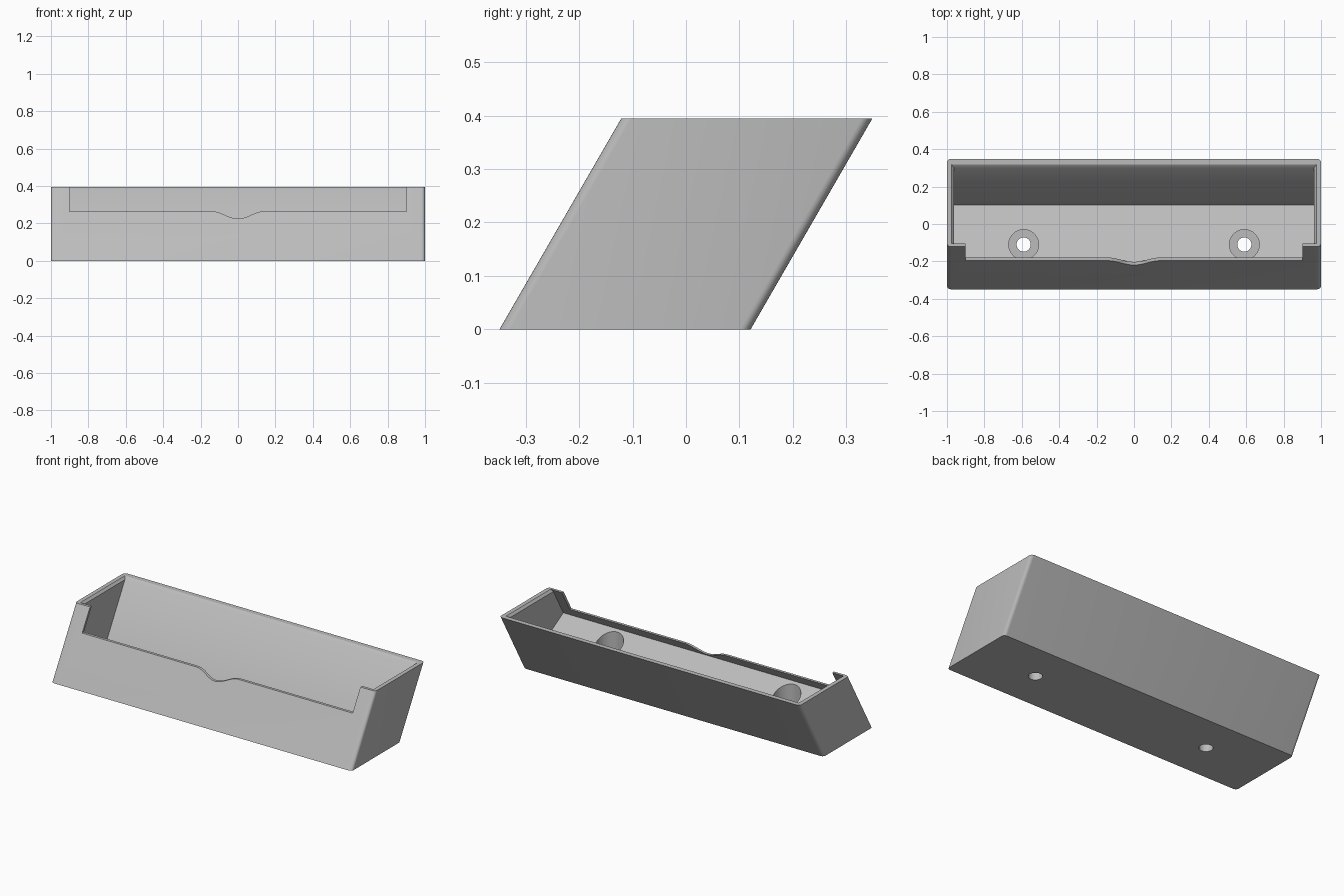
import bpy, bmesh, math

if "Cube" in bpy.data.objects:
    bpy.data.objects.remove(bpy.data.objects["Cube"])

H = 0.394                       # tray height
LEAN = math.tan(math.radians(30))
FRONT, BACK = -0.349, 0.121     # y limits at the base

grey = bpy.data.materials.new("plain grey")
grey.diffuse_color = (0.5, 0.5, 0.5, 1)
grey.use_nodes = True
grey.node_tree.nodes["Principled BSDF"].inputs["Base Color"].default_value = grey.diffuse_color


def loft(name, rings):
    """Solid joining rings of equal point count."""
    bm = bmesh.new()
    loops = [[bm.verts.new(p) for p in ring] for ring in rings]
    n = len(loops[0])
    for a, b in zip(loops, loops[1:]):
        for i in range(n):
            j = (i + 1) % n
            bm.faces.new((a[i], a[j], b[j], b[i]))
    bm.faces.new(loops[0][::-1])
    bm.faces.new(loops[-1])
    bmesh.ops.recalc_face_normals(bm, faces=bm.faces)
    mesh = bpy.data.meshes.new(name)
    bm.to_mesh(mesh)
    bm.free()
    mesh.materials.append(grey)
    ob = bpy.data.objects.new(name, mesh)
    bpy.context.collection.objects.link(ob)
    return ob


def rounded_ring(z, r=0.02, steps=6):
    """Rounded rectangle outline, slid back with height."""
    pts = []
    corners = [(1 - r, BACK - r, 0), (r - 1, BACK - r, 90),
               (r - 1, FRONT + r, 180), (1 - r, FRONT + r, 270)]
    for cx, cy, start in corners:
        for k in range(steps + 1):
            a = math.radians(start + 90 * k / steps)
            pts.append((cx + r * math.cos(a), cy + r * math.sin(a) + z * LEAN, z))
    return pts


def disc(x, y, z, r, n=48):
    return [(x + r * math.cos(2 * math.pi * k / n),
             y + r * math.sin(2 * math.pi * k / n), z) for k in range(n)]


def box_ring(x, y0, y1, z):
    return [(-x, y0, z), (x, y0, z), (x, y1, z), (-x, y1, z)]


def cut(target, cutter):
    mod = target.modifiers.new(cutter.name, 'BOOLEAN')
    mod.operation = 'DIFFERENCE'
    mod.solver = 'EXACT'
    mod.object = cutter
    bpy.context.view_layer.objects.active = target
    bpy.ops.object.modifier_apply(modifier=mod.name)
    bpy.data.objects.remove(cutter)


# Leaning outer block
tray = loft("leaning_tray", [rounded_ring(0), rounded_ring(H)])

# Square pocket tilted with the walls, its floor sloping down to the back
INNER = 0.962
front_y, back_y = -0.105, 0.306          # pocket limits at the rim
top = H + 0.1
section = [(-0.207, 0.217), (0.102, 0.039),
           (back_y + 0.1 * LEAN, top), (front_y + 0.1 * LEAN, top)]
cut(tray, loft("pocket", [[(x, y, z) for y, z in section] for x in (-INNER, INNER)]))

# Small chamfer inside the rim at the sides and back
C = 0.013
cut(tray, loft("rim_chamfer", [
    box_ring(INNER, front_y - C * LEAN, back_y - C * LEAN, H - C),
    box_ring(INNER + C, front_y, back_y + C, H),
    box_ring(INNER + C, front_y, back_y + C, H + 0.05)]))

# Front opening with a finger dip in the middle
dip = [(0.14 * k / 12, 0.225 + 0.02 * (1 - math.cos(math.pi * k / 12)))
       for k in range(-12, 13)]
outline = [(-0.9, 0.265)] + dip + [(0.9, 0.265), (0.9, 0.5), (-0.9, 0.5)]


def opening_ring(shift):
    return [(x, FRONT + z * LEAN + shift, z) for x, z in outline]


cut(tray, loft("front_opening", [opening_ring(-0.03), opening_ring(0.03)]))

# Counterbored screw holes
for x in (-0.59, 0.59):
    cut(tray, loft("counterbore", [disc(x, -0.11, 0.05, 0.08), disc(x, -0.11, 0.213, 0.08)]))
    cut(tray, loft("screw_hole", [disc(x, -0.11, -0.05, 0.038), disc(x, -0.11, 0.1, 0.038)]))

bpy.ops.object.select_all(action='DESELECT')
tray.select_set(True)
bpy.context.view_layer.objects.active = tray
bpy.ops.object.shade_smooth_by_angle(angle=math.radians(30))
